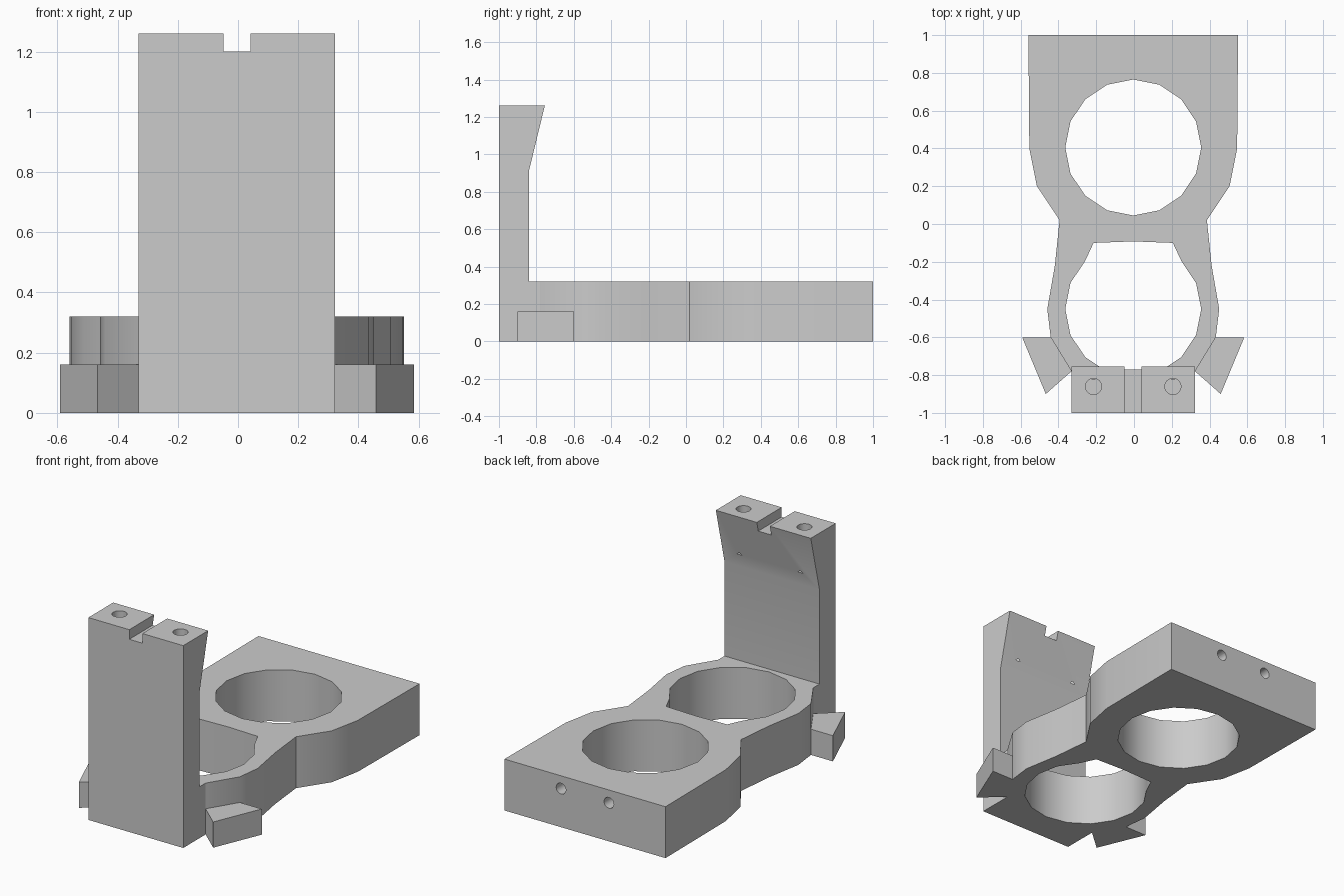
import bpy, bmesh, math
from mathutils import Vector

default = bpy.data.objects.get("Cube")
if default:
    bpy.data.objects.remove(default, do_unlink=True)

SHIFT = -0.004  # small sideways offset of the whole bracket
PLATE_H, POST_H = 0.32, 1.26

grey = bpy.data.materials.new("light grey")
grey.use_nodes = True
grey.diffuse_color = (0.6, 0.6, 0.6, 1)
grey.node_tree.nodes["Principled BSDF"].inputs["Base Color"].default_value = grey.diffuse_color


def prism(name, points, start, end, axis="z"):
    """Extrude a 2D outline along an axis."""
    place = {"z": lambda a, b, t: (a, b, t),
             "y": lambda a, b, t: (a, t, b),
             "x": lambda a, b, t: (t, a, b)}[axis]
    bm = bmesh.new()
    face = bm.faces.new([bm.verts.new(place(a, b, start)) for a, b in points])
    side = bmesh.ops.extrude_face_region(bm, geom=[face])
    moved = [v for v in side["geom"] if isinstance(v, bmesh.types.BMVert)]
    bmesh.ops.translate(bm, verts=moved, vec=Vector(place(0, 0, end - start)))
    bmesh.ops.recalc_face_normals(bm, faces=bm.faces)
    mesh = bpy.data.meshes.new(name)
    bm.to_mesh(mesh)
    bm.free()
    mesh.materials.append(grey)
    obj = bpy.data.objects.new(name, mesh)
    obj.location.x = SHIFT
    bpy.context.collection.objects.link(obj)
    return obj


def arc(cx, cy, radius, sides=16, first=0, last=None):
    last = sides - 1 if last is None else last
    return [(cx + radius * math.cos(math.tau * i / sides),
             cy + radius * math.sin(math.tau * i / sides)) for i in range(first, last + 1)]


def mirrored(half):
    return half + [(-x, y) for x, y in reversed(half)]


def select_only(obj):
    bpy.ops.object.select_all(action="DESELECT")
    obj.select_set(True)
    bpy.context.view_layer.objects.active = obj


def cut(obj, cutter):
    cutter.hide_render = True
    mod = obj.modifiers.new("cut", "BOOLEAN")
    mod.operation, mod.solver, mod.object = "DIFFERENCE", "EXACT", cutter
    select_only(obj)
    bpy.ops.object.modifier_apply(modifier=mod.name)
    bpy.data.objects.remove(cutter, do_unlink=True)


# Base plate with a waist
plate = prism("base_plate", mirrored([
    (0.555, 1), (0.55, 0.4), (0.51, 0.2), (0.39, 0.02), (0.415, -0.22),
    (0.455, -0.45), (0.437, -0.6), (0.327, -0.78), (0.327, -0.84)]), 0, PLATE_H)

# Two large bores, the front one with a squared-off rear edge
cut(plate, prism("rear_bore", arc(0, 0.405, 0.36), -0.1, 0.5))
front_outline = arc(0, -0.45, 0.36, first=6, last=18) + [(0.21, -0.1), (0, -0.092), (-0.21, -0.1)]
cut(plate, prism("front_bore", front_outline, -0.1, 0.5))

# Screw holes in the rear face
for x in (-0.165, 0.165):
    cut(plate, prism("rear_screw_hole", arc(x, 0.24, 0.034), 0.82, 1.1, "y"))

# Upright post, thicker at its top
post = prism("upright_post", [
    (-1, 0), (-0.84, 0), (-0.84, 0.91), (-0.755, POST_H), (-1, POST_H)],
    -0.327, 0.327, "x")
cut(post, prism("top_slot", mirrored([(0.045, 1.2), (0.045, 1.4)]), -1.2, -0.6, "y"))
for x in (-0.21, 0.21):
    cut(post, prism("top_screw_hole", arc(x, -0.86, 0.043), 0.99, 1.4))

# Wedge-shaped lugs beside the post
wings = []
for name, s in (("left_lug", 1), ("right_lug", -1)):
    wings.append(prism(name, [(s * x, y) for x, y in (
        (0.588, -0.6), (0.437, -0.6), (0.327, -0.78), (0.463, -0.9))], 0, 0.16))

# Soft shading on the gentle bends, sharp corners elsewhere
for obj in [plate, post] + wings:
    select_only(obj)
    bpy.ops.object.shade_smooth_by_angle(angle=math.radians(30))
